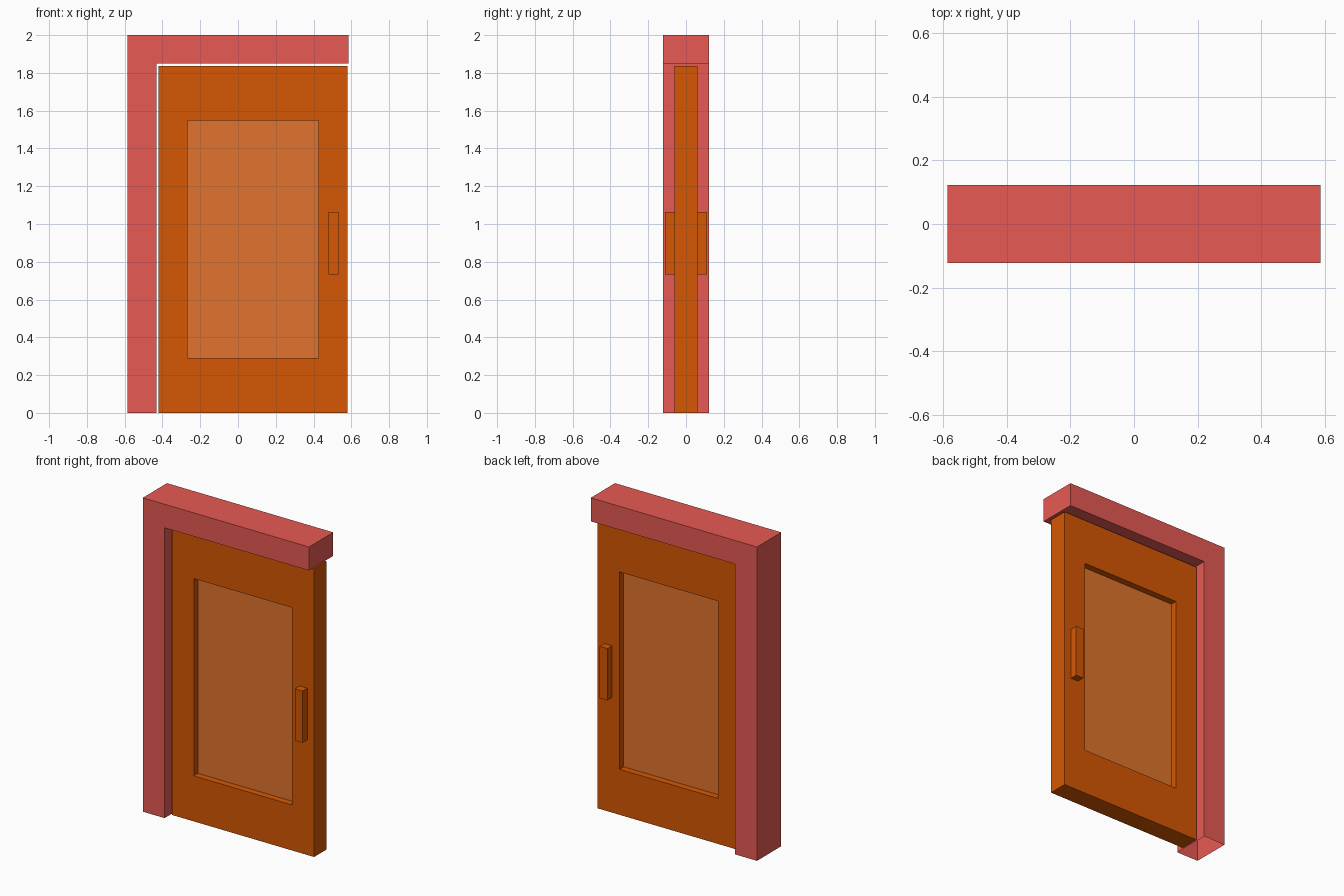
import bpy, bmesh

if "Cube" in bpy.data.objects:
    bpy.data.objects.remove(bpy.data.objects["Cube"])


def material(name, rgb):
    m = bpy.data.materials.new(name)
    m.diffuse_color = (*rgb, 1)
    m.use_nodes = True
    m.node_tree.nodes["Principled BSDF"].inputs["Base Color"].default_value = m.diffuse_color
    return m


red = material("frame red", (0.84, 0.107, 0.091))
orange = material("door orange", (0.665, 0.095, 0.001))
tan = material("window tan", (0.745, 0.174, 0.026))


def prism(name, outline, y0, y1, mats, detail=None):
    """Extrude an (x, z) outline from y0 to y1."""
    bm = bmesh.new()
    face = bm.faces.new([bm.verts.new((x, y0, z)) for x, z in outline])
    new = bmesh.ops.extrude_face_region(bm, geom=[face], use_keep_orig=True)["geom"]
    bmesh.ops.translate(bm, vec=(0, y1 - y0, 0),
                        verts=[g for g in new if isinstance(g, bmesh.types.BMVert)])
    bmesh.ops.recalc_face_normals(bm, faces=bm.faces)
    if detail:
        detail(bm)
    mesh = bpy.data.meshes.new(name)
    bm.to_mesh(mesh)
    bm.free()
    for m in mats:
        mesh.materials.append(m)
    obj = bpy.data.objects.new(name, mesh)
    bpy.context.collection.objects.link(obj)
    return obj


def rect(x0, x1, z0, z1):
    return [(x0, z0), (x1, z0), (x1, z1), (x0, z1)]


def open_bottom(bm):
    """Remove the face standing on the ground."""
    low = [f for f in bm.faces if all(v.co.z < 0.001 for v in f.verts)]
    bmesh.ops.delete(bm, geom=low, context='FACES_ONLY')


def sink_window(bm):
    """Inset and recess a coloured pane on both broad faces."""
    wx, wz = (-0.268, 0.425), (0.29, 1.547)
    for f in [f for f in bm.faces if abs(f.normal.y) > 0.9]:
        side = 1 if f.normal.y > 0 else -1
        bmesh.ops.inset_individual(bm, faces=[f], thickness=0.1)
        for v in f.verts:
            v.co.x = wx[v.co.x > 0.0775]
            v.co.z = wz[v.co.z > 0.92]
        bmesh.ops.inset_individual(bm, faces=[f], thickness=0.0)
        for v in f.verts:
            v.co.y = side * 0.02
        f.material_index = 1


# L-shaped frame: hinge post (open underneath) and lintel
prism("door_frame", [(-0.586, 0), (-0.432, 0), (-0.432, 1.85), (0.586, 1.85),
                     (0.586, 2), (-0.586, 2)], -0.122, 0.122, [red], open_bottom)

# Door leaf with recessed window
prism("door_leaf", rect(-0.422, 0.58, 0, 1.836), -0.062, 0.062,
      [orange, tan], sink_window)

# Handles on both sides
for name, s in (("front_handle", -1), ("back_handle", 1)):
    prism(name, rect(0.478, 0.532, 0.733, 1.063), s * 0.062, s * 0.11, [orange])
